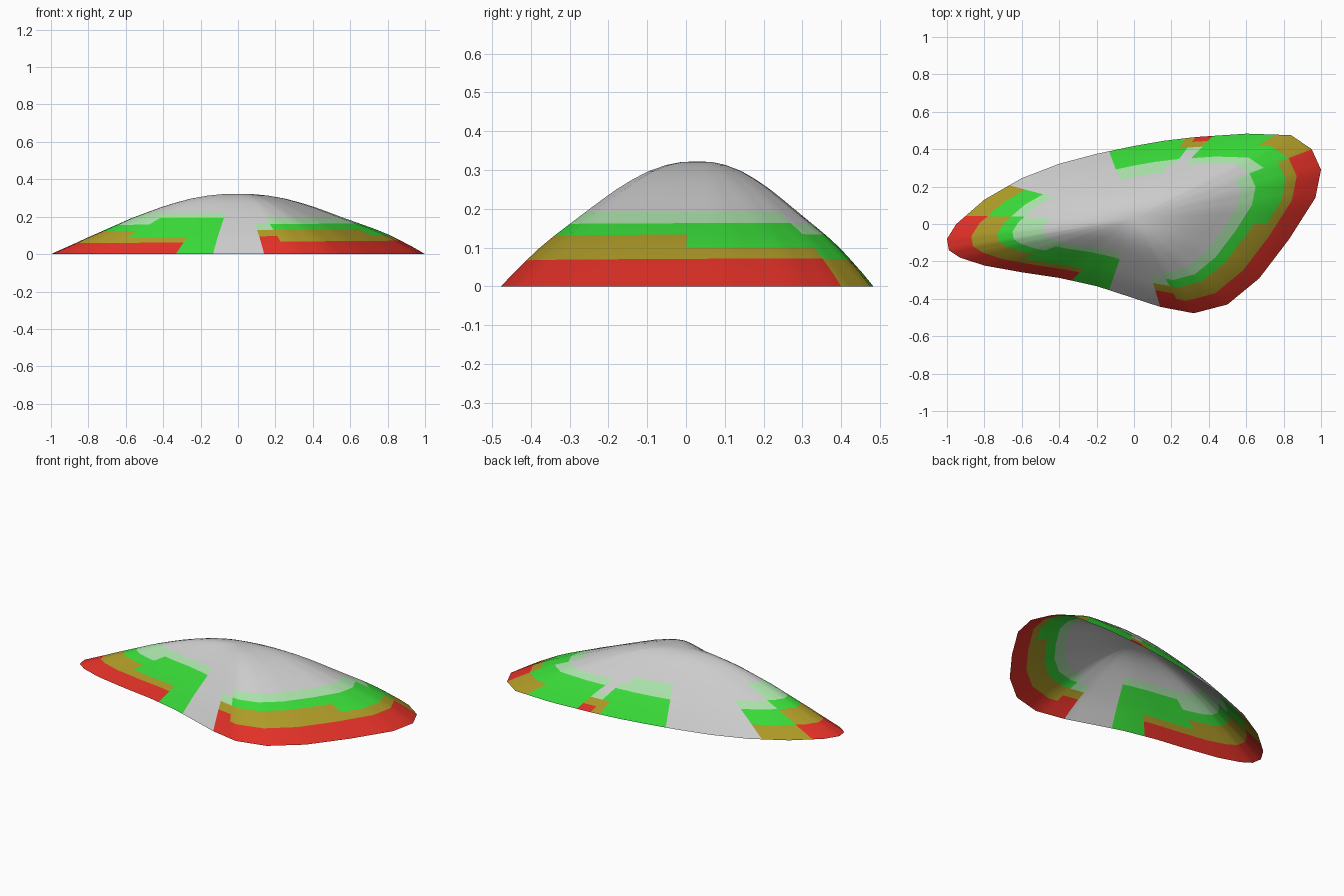
import bpy, bmesh, math

if "Cube" in bpy.data.objects:
    bpy.data.objects.remove(bpy.data.objects["Cube"])

# Ground outline, counter-clockwise from the front
OUTLINE = [(-.99, -.14), (-.93, -.18), (-.8, -.222), (-.6, -.258), (-.4, -.288), (-.2, -.332),
           (0, -.397), (.14, -.443), (.32, -.477), (.5, -.43), (.67, -.29), (.83, -.08),
           (.97, .14), (1, .29), (.95, .40), (.84, .475), (.6, .483), (.33, .465), (.16, .445),
           (0, .417), (-.2, .375), (-.4, .322), (-.6, .245), (-.8, .13), (-.95, 0), (-1, -.08)]
# Slope profile: distance from peak (0..1), height
PROFILE = [(.08, .321), (.16, .313), (.25, .297), (.33, .276), (.41, .251), (.49, .222),
           (.57, .192), (.65, .160), (.73, .128), (.81, .094), (.87, .065), (.94, .031), (1, 0)]
PEAK = (0, .03, .322)
# Colour bands: end angle in degrees, where red starts, where green starts
BANDS = [(22, .85, .58), (30, .92, .64), (44, 2, .65), (52, .9, .84), (58, .95, .68),
         (108, 2, .62), (165, 2, 2), (178, .94, .64), (200, .80, .54), (222, .85, .48),
         (247, 2, .48), (287, 2, 2), (300, .78, .65), (361, .82, .56)]
SPLIT = 3


def material(name, rgb):
    m = bpy.data.materials.new(name)
    m.diffuse_color = (*rgb, 1)
    m.use_nodes = True
    m.node_tree.nodes["Principled BSDF"].inputs["Base Color"].default_value = m.diffuse_color
    return m


GREY, PALE, GREEN, OLIVE, RED = range(5)
mats = [material("grey", (.8, .8, .8)), material("pale_green", (.4, .75, .4)),
        material("green", (.04, .7, .04)), material("olive", (.42, .32, .02)),
        material("red", (.75, .03, .02))]


def band_colour(angle, t):
    red, green = next((r, g) for end, r, g in BANDS if angle < end)
    if t > red + .05:
        return RED
    if t > red - .06:
        return OLIVE
    if t > green + .08:
        return GREEN
    return PALE if t > green - .02 else GREY


# Rim points, each outline edge divided evenly
rim = []
for a, b in zip(OUTLINE, OUTLINE[1:] + OUTLINE[:1]):
    for k in range(SPLIT):
        f = k / SPLIT
        rim.append((a[0] + (b[0] - a[0]) * f, a[1] + (b[1] - a[1]) * f))
n = len(rim)

# Dome shell, open underneath: rings shrinking to the peak
bm = bmesh.new()
top = bm.verts.new(PEAK)
rings = []
for t, z in PROFILE:
    ring = []
    for x, y in rim:
        side = x * max(0, t - .6) * (1 - t) * .2   # fuller right end, flatter left end
        ring.append(bm.verts.new((x * t, PEAK[1] + (y - PEAK[1]) * t, z + side)))
    rings.append(ring)

for i in range(n):
    j = (i + 1) % n
    bm.faces.new((top, rings[0][i], rings[0][j]))
    mx, my = (rim[i][0] + rim[j][0]) / 2, (rim[i][1] + rim[j][1]) / 2 - PEAK[1]
    angle = math.degrees(math.atan2(my, mx)) % 360
    for r in range(len(rings) - 1):
        inner, outer = rings[r], rings[r + 1]
        face = bm.faces.new((inner[i], outer[i], outer[j], inner[j]))
        face.material_index = band_colour(angle, (PROFILE[r][0] + PROFILE[r + 1][0]) / 2)
for f in bm.faces:
    f.smooth = True

mesh = bpy.data.meshes.new("mound_shell")
bm.to_mesh(mesh)
bm.free()
for m in mats:
    mesh.materials.append(m)
shell = bpy.data.objects.new("mound_shell", mesh)
bpy.context.collection.objects.link(shell)
